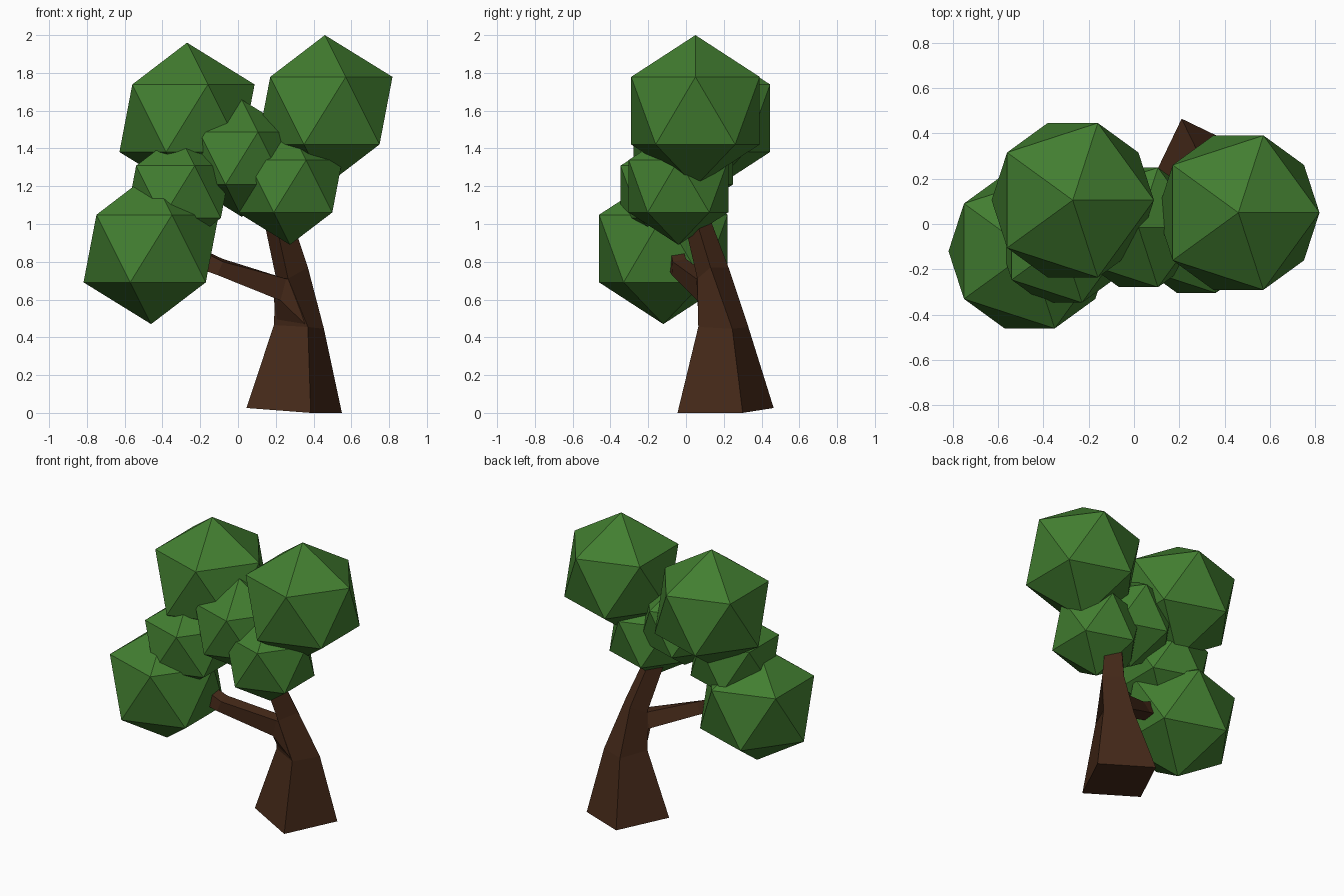
import bpy, bmesh


def material(name, color):
    m = bpy.data.materials.new(name)
    m.diffuse_color = color
    return m


bark = material("bark", (0.062, 0.023, 0.010, 1))
leaf = material("leaf", (0.055, 0.21, 0.030, 1))


def loft(name, rings):
    """Skin a row of four-cornered cross-sections and cap both ends."""
    bm = bmesh.new()
    loops = [[bm.verts.new(p) for p in ring] for ring in rings]
    n = len(rings[0])
    for a, b in zip(loops, loops[1:]):
        for i in range(n):
            j = (i + 1) % n
            bm.faces.new((a[i], a[j], b[j], b[i]))
    bm.faces.new(loops[0])
    bm.faces.new(loops[-1])
    bmesh.ops.recalc_face_normals(bm, faces=bm.faces)
    mesh = bpy.data.meshes.new(name)
    bm.to_mesh(mesh)
    bm.free()
    mesh.materials.append(bark)
    obj = bpy.data.objects.new(name, mesh)
    bpy.context.collection.objects.link(obj)


# Leaning trunk: corners run left, front, right, back
loft("trunk", [
    [(0.045, 0.12, 0.026), (0.385, -0.045, 0), (0.55, 0.30, 0), (0.21, 0.464, 0.026)],
    [(0.19, 0.15, 0.465), (0.37, 0.065, 0.455), (0.455, 0.245, 0.445), (0.275, 0.33, 0.455)],
    [(0.20, 0.14, 0.72), (0.265, 0.06, 0.71), (0.37, 0.13, 0.77), (0.27, 0.225, 0.77)],
    [(0.12, 0.03, 1.1), (0.18, -0.03, 1.1), (0.26, 0.03, 1.1), (0.19, 0.10, 1.1)],
])

# Side branch: corners run low back, low front, high front, high back
loft("branch", [
    [(0.20, 0.155, 0.47), (0.365, 0.07, 0.46), (0.265, 0.06, 0.71), (0.20, 0.14, 0.72)],
    [(0.19, 0.14, 0.61), (0.225, 0.06, 0.595), (0.255, 0.055, 0.71), (0.20, 0.13, 0.72)],
    [(-0.12, 0.015, 0.745), (-0.11, -0.075, 0.73), (-0.08, -0.07, 0.80), (-0.08, 0.00, 0.815)],
    [(-0.25, -0.02, 0.79), (-0.25, -0.10, 0.78), (-0.22, -0.085, 0.87), (-0.22, -0.02, 0.88)],
])

# Foliage clumps: centre and radius
clumps = {
    "foliage_top_right": ((0.46, 0.05, 1.60), 0.40),
    "foliage_top_left": ((-0.27, 0.105, 1.56), 0.40),
    "foliage_low_left": ((-0.46, -0.12, 0.87), 0.40),
    "foliage_mid_right": ((0.275, -0.04, 1.20), 0.31),
    "foliage_mid_centre": ((0.02, -0.015, 1.348), 0.31),
    "foliage_mid_left": ((-0.315, -0.083, 1.17), 0.31),
}
for name, (centre, radius) in clumps.items():
    bpy.ops.mesh.primitive_ico_sphere_add(subdivisions=1, radius=radius, location=centre)
    clump = bpy.context.object
    clump.name = name
    clump.data.materials.append(leaf)
